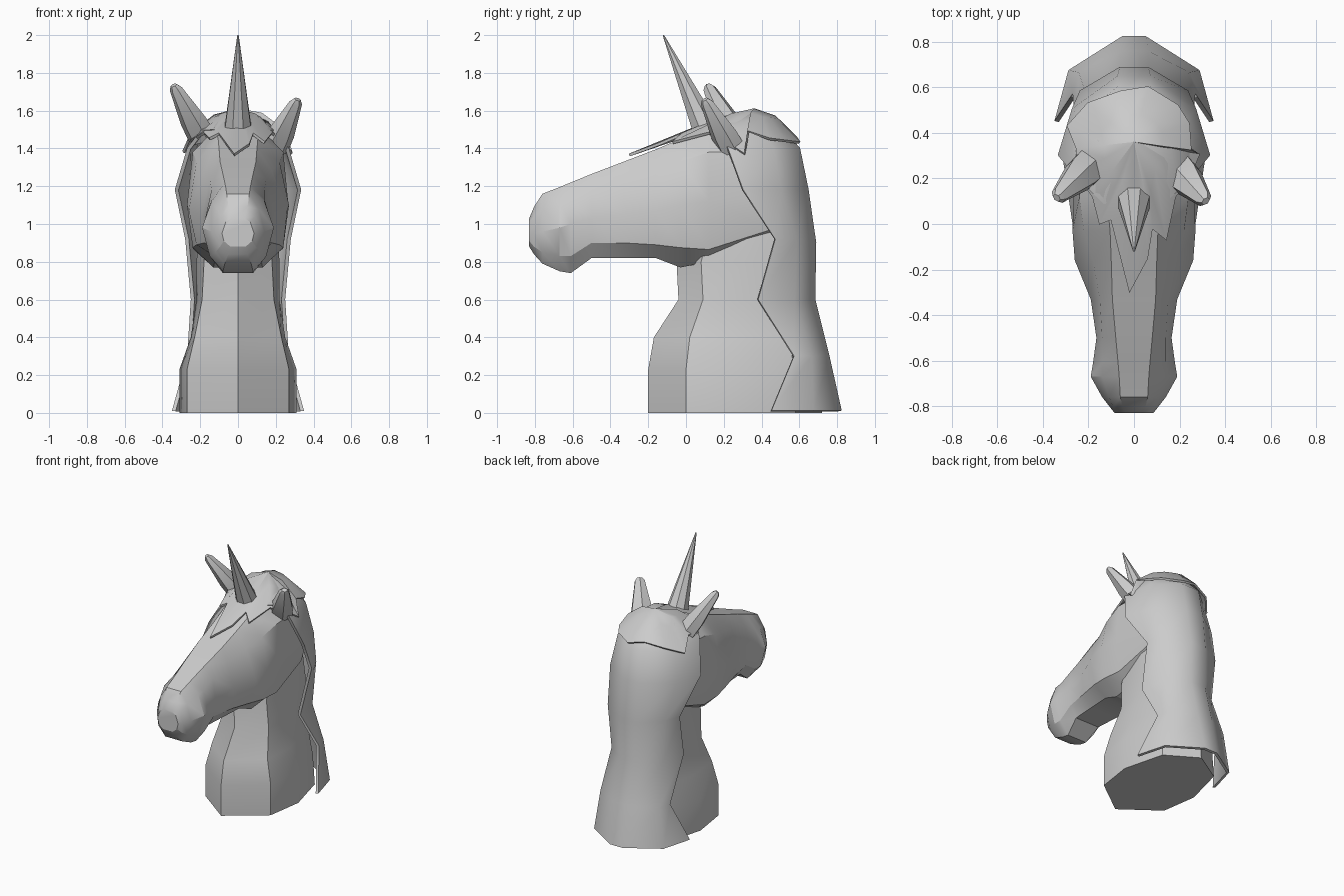
import bpy, bmesh, math
from mathutils import Vector


def finish(name, bm, angle=30, thick=0):
    bmesh.ops.remove_doubles(bm, verts=bm.verts, dist=0.0005)
    bmesh.ops.recalc_face_normals(bm, faces=bm.faces)
    me = bpy.data.meshes.new(name)
    bm.to_mesh(me)
    bm.free()
    ob = bpy.data.objects.new(name, me)
    bpy.context.collection.objects.link(ob)
    bpy.ops.object.select_all(action='DESELECT')
    bpy.context.view_layer.objects.active = ob
    ob.select_set(True)
    if thick:
        mod = ob.modifiers.new("thickness", 'SOLIDIFY')
        mod.thickness, mod.offset = thick, 0
        bpy.ops.object.modifier_apply(modifier=mod.name)
    bpy.ops.object.shade_smooth_by_angle(angle=math.radians(angle))
    return ob


def loft(name, rings, closed=True, caps=(True, True), angle=30, thick=0):
    bm = bmesh.new()
    vr = [[bm.verts.new(p) for p in r] for r in rings]
    n = len(vr[0])
    for a, b in zip(vr, vr[1:]):
        for i in range(n if closed else n - 1):
            j = (i + 1) % n
            bm.faces.new((a[i], a[j], b[j], b[i]))
    if caps[0]:
        bm.faces.new(vr[0])
    if caps[1]:
        bm.faces.new(vr[-1])
    return finish(name, bm, angle, thick)


def mirrored(half):
    # half outline on +x, continued back along -x
    return list(half) + [(-x, y, z) for x, y, z in reversed(half)]


def spike(name, base, tip, radii, sides, flat=1.0):
    # tapering rings from base to tip, radii given as (fraction, radius)
    base, tip = Vector(base), Vector(tip)
    q = (tip - base).to_track_quat('Z', 'Y')
    rings = []
    for f, r in radii:
        c = base.lerp(tip, f)
        rings.append([c + q @ Vector((r * math.cos(t), r * flat * math.sin(t), 0))
                      for t in (2 * math.pi * (i + 0.5) / sides for i in range(sides))])
    return loft(name, rings)


# Neck: z, front ridge y, then (x, y) of three side corners
neck = [(0, -.2, (.27, 0), (.31, .27), (.23, .58), .72),
        (.23, -.2, (.27, 0), (.31, .27), (.22, .57), .7),
        (.4, -.17, (.23, .02), (.25, .27), (.2, .55), .68),
        (.6, -.04, (.19, .09), (.22, .32), (.18, .53), .62),
        (.8, -.05, (.18, .08), (.22, .32), (.19, .53), .62),
        (1.05, .05, (.16, .15), (.2, .32), (.18, .5), .58)]
loft("neck", [mirrored([(0, f, z), (*a, z), (*b, z), (*c, z), (0, k, z)])
              for z, f, a, b, c, k in neck])

# Head: y, then (x, z) half section from brow to jaw
head = [(-.83, (.035, 1.03), (.065, 1.01), (.085, .95), (.075, .91), (.04, .88)),
        (-.805, (.05, 1.09), (.09, 1.04), (.105, .95), (.095, .88), (.05, .84)),
        (-.76, (.06, 1.16), (.11, 1.08), (.14, .96), (.12, .85), (.07, .79)),
        (-.67, (.065, 1.195), (.14, 1.12), (.19, .98), (.15, .83), (.08, .75)),
        (-.61, (.07, 1.22), (.14, 1.13), (.18, 1.0), (.15, .83), (.08, .74)),
        (-.5, (.08, 1.265), (.14, 1.18), (.165, 1.03), (.15, .9), (.1, .82)),
        (-.33, (.095, 1.33), (.15, 1.24), (.19, 1.05), (.18, .9), (.11, .82)),
        (-.16, (.1, 1.395), (.18, 1.28), (.26, 1.07), (.22, .89), (.12, .82)),
        (-.03, (.105, 1.45), (.22, 1.33), (.27, 1.1), (.24, .875), (.13, .77)),
        (.12, (.12, 1.505), (.24, 1.38), (.265, 1.12), (.235, .865), (.13, .8)),
        (.45, (.1, 1.5), (.22, 1.38), (.26, 1.15), (.21, .97), (.14, .92))]
loft("head", [mirrored([(x, y, z) for x, z in sec]) for y, *sec in head], angle=26)

# Mane: shell around the back of the neck with a zigzag front edge
mane = [[(.34, .45, .01), (.28, .67, .01), (.05, .815, .01)],
        [(.26, .57, .3), (.235, .66, .3), (.06, .75, .3)],
        [(.24, .38, .6), (.205, .57, .6), (.06, .675, .6)],
        [(.27, .47, .92), (.23, .58, .92), (.06, .68, .9)],
        [(.325, .3, 1.18), (.265, .5, 1.18), (.07, .64, 1.18)],
        [(.26, .22, 1.4), (.23, .46, 1.4), (.07, .595, 1.4)],
        [(.19, .15, 1.49), (.15, .36, 1.54), (.05, .46, 1.54)],
        [(.13, .09, 1.49), (.09, .22, 1.555), (.03, .37, 1.585)]]
loft("mane", [mirrored(r) for r in mane], closed=False,
     caps=(False, True), angle=60, thick=.02)

# Forelock and crown: jagged hair layer fanned out from the poll
edge = [(-.02, -.3, 1.365), (.06, -.15, 1.42), (.08, -.02, 1.475), (.14, -.07, 1.43),
        (.18, .12, 1.48), (.24, .2, 1.44), (.285, .31, 1.37), (.25, .33, 1.49),
        (.24, .44, 1.45), (.19, .52, 1.44), (.06, .6, 1.43), (-.06, .58, 1.46),
        (-.2, .53, 1.43), (-.29, .43, 1.38), (-.25, .33, 1.47), (-.25, .22, 1.44),
        (-.18, .12, 1.48), (-.15, 0, 1.45), (-.1, .02, 1.475)]
poll = Vector((0, .36, 1.605))
rim = [Vector(p) for p in edge]
mid = [p.lerp(poll, .5) + Vector((0, 0, .015 if p.y < .1 else .035)) for p in rim]
loft("forelock", [rim, mid, [poll] * len(rim)], caps=(False, False), angle=50, thick=.015)

# Ears and horn
ear = [(0, .085), (.3, .08), (.93, .038), (1, .02)]
spike("ear_left", (-.19, .26, 1.46), (-.34, .115, 1.735), ear, 6, .8)
spike("ear_right", (.19, .24, 1.4), (.315, .1, 1.66), ear, 6, .8)
spike("horn", (0, .115, 1.48), (0, -.12, 2.0), [(0, .08), (1, .004)], 8)
